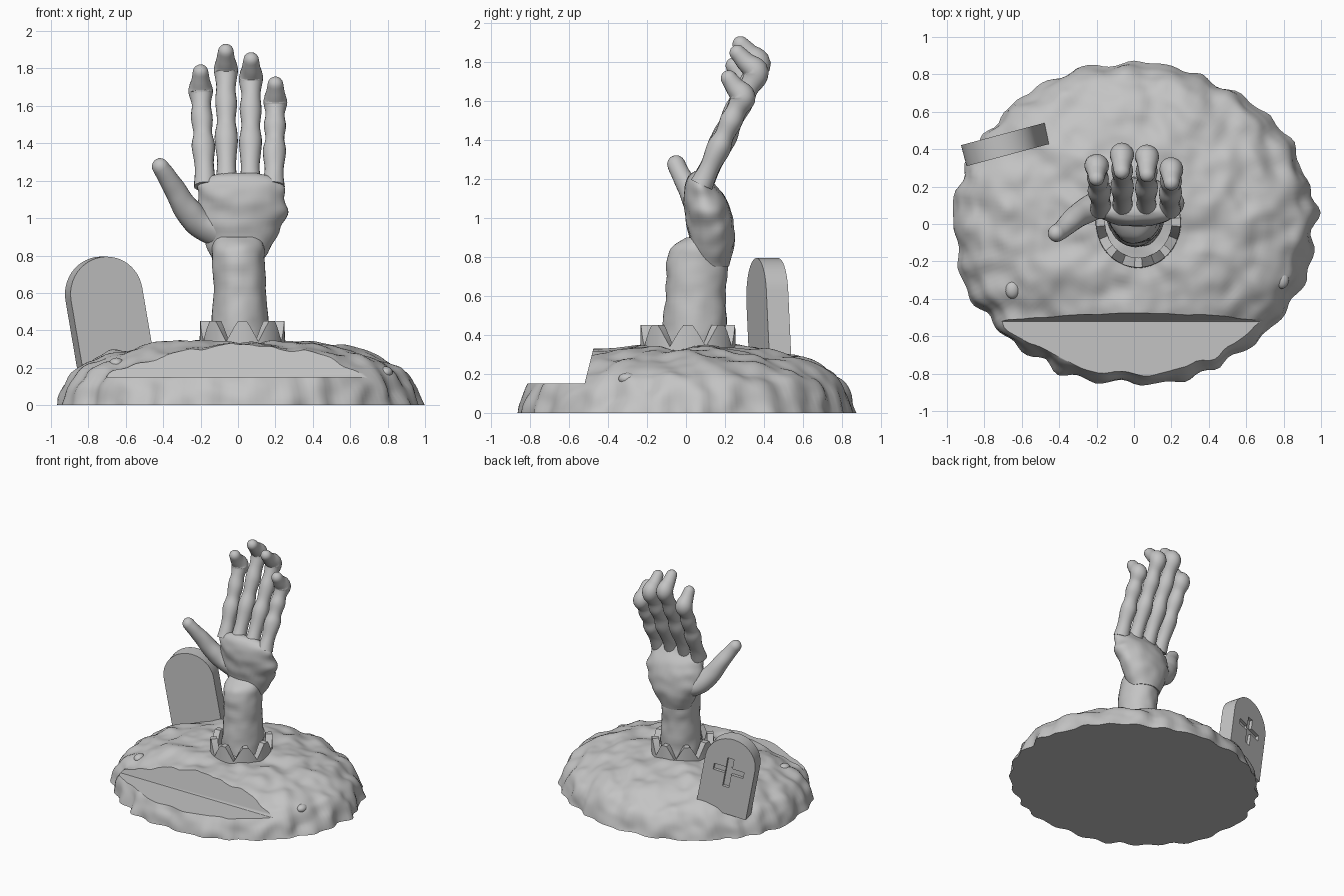
import bpy, bmesh
from math import sin, cos, pi, radians
from mathutils import Vector, Matrix, noise

cube = bpy.data.objects.get("Cube")
if cube:
    bpy.data.objects.remove(cube, do_unlink=True)

grey = bpy.data.materials.new("stone_grey")
grey.use_nodes = True
grey.diffuse_color = (0.55, 0.55, 0.55, 1)
grey.node_tree.nodes["Principled BSDF"].inputs["Base Color"].default_value = (0.55, 0.55, 0.55, 1)


def loft(name, rings, closed=False, matrix=Matrix()):
    """Skin a list of point rings, capping the ends or joining them."""
    bm = bmesh.new()
    rows = [[bm.verts.new(matrix @ Vector(p)) for p in ring] for ring in rings]
    n = len(rows[0])
    pairs = list(zip(rows, rows[1:]))
    if closed:
        pairs.append((rows[-1], rows[0]))
    else:
        bm.faces.new(rows[0])
        bm.faces.new(rows[-1])
    for a, b in pairs:
        for i in range(n):
            j = (i + 1) % n
            bm.faces.new((a[i], a[j], b[j], b[i]))
    bmesh.ops.recalc_face_normals(bm, faces=bm.faces[:])
    mesh = bpy.data.meshes.new(name)
    bm.to_mesh(mesh)
    bm.free()
    mesh.materials.append(grey)
    obj = bpy.data.objects.new(name, mesh)
    bpy.context.collection.objects.link(obj)
    return obj


def activate(obj):
    bpy.ops.object.select_all(action='DESELECT')
    obj.select_set(True)
    bpy.context.view_layer.objects.active = obj


def smooth(obj, angle=40):
    activate(obj)
    bpy.ops.object.shade_smooth_by_angle(angle=radians(angle))


def cut(obj, cutter):
    cutter.hide_render = True
    mod = obj.modifiers.new("cut", 'BOOLEAN')
    mod.operation = 'DIFFERENCE'
    mod.solver = 'EXACT'
    mod.object = cutter
    activate(obj)
    bpy.ops.object.modifier_apply(modifier=mod.name)
    bpy.data.objects.remove(cutter, do_unlink=True)


def spline(keys, steps):
    """Catmull-Rom interpolation through tuples of any length."""
    out = []
    last = len(keys) - 1
    for i in range(last):
        a, b, c, d = (keys[max(0, min(last, i + k))] for k in (-1, 0, 1, 2))
        for s in range(steps):
            t = s / steps
            out.append([0.5 * (2 * q + (r - p) * t + (2 * p - 5 * q + 4 * r - w) * t * t
                               + (3 * q - p - 3 * r + w) * t ** 3)
                        for p, q, r, w in zip(a, b, c, d)])
    return out + [list(keys[-1])]


def tube(name, keys, steps=6, sides=24, bumps=0.05, upright=False):
    """Organic limb through (x, y, z, width radius, depth radius) keys."""
    path = spline(keys, steps)
    centres = [Vector(p[:3]) for p in path]
    stations = []
    for i, p in enumerate(path):
        t = Vector((0, 0, 1))
        if not upright:
            t = (centres[min(i + 1, len(path) - 1)] - centres[max(i - 1, 0)]).normalized()
        stations.append((centres[i], t, p[3], p[4]))
    if not upright:  # rounded tip
        c, t, rx, ry = stations[-1]
        for deg in (20, 40, 60, 75, 86):
            a = radians(deg)
            stations.append((c + t * rx * sin(a), t, rx * cos(a), ry * cos(a)))
    rings = []
    for c, t, rx, ry in stations:
        u = Vector((1, 0, 0))
        u = (u - t * u.dot(t)).normalized()
        v = t.cross(u)
        ring = []
        for k in range(sides):
            a = 2 * pi * k / sides
            off = u * rx * cos(a) + v * ry * sin(a)
            ring.append(c + off * (1 + bumps * noise.noise((c + off) * 13)))
        rings.append(ring)
    smooth(loft(name, rings), 60)


# Earth mound: lumpy elliptical dome
profile = [(0.02, 0.34), (0.3, 0.335), (0.5, 0.32), (0.65, 0.29), (0.8, 0.24),
           (0.9, 0.185), (0.965, 0.1), (1.0, 0.0)]
rings = []
for f, z in spline(profile, 7):
    ring = []
    for k in range(180):
        a = 2 * pi * k / 180
        base = Vector((0.97 * f * cos(a), 0.86 * f * sin(a), z))
        lump = noise.noise(base * 6) + 0.5 * noise.noise(base * 11)
        wave = 0.011 * sin(28 * a + 2 * noise.noise(base * 2))
        grow = 1 + f ** 5 * (wave + 0.03 * lump)
        height = max(0, z + 0.03 * lump * min(1, z / 0.2) * min(1, f * 3))
        ring.append((base.x * grow, base.y * grow, height if z > 0 else 0))
    rings.append(ring)
mound = loft("earth_mound", rings)

# Flat ledge cut into the front of the mound
ledge = [(-2, 0.15), (-0.52, 0.15), (-0.47, 0.35), (-0.47, 0.8), (-2, 0.8)]
cut(mound, loft("ledge_cutter", [[(x, y, z) for y, z in ledge] for x in (-2, 2)]))
smooth(mound, 45)

# Broken earth collar with jagged rim
collar = [[], [], [], []]
for k in range(64):
    a = 2 * pi * k / 64
    tri = abs((k % 8) / 4 - 1)
    top = 0.34 + 0.11 * min(1, 1.4 * tri)
    for ring, r, z in zip(collar, (0.24, 0.235, 0.185, 0.185), (0.25, top, top, 0.25)):
        ring.append((0.023 + 0.96 * r * cos(a), 0.01 + 1.03 * r * sin(a), z))
smooth(loft("broken_collar", collar, closed=True), 30)

# Forearm and palm
tube("forearm", [(0.01, 0.04, 0, 0.13, 0.14), (0.01, 0.04, 0.3, 0.155, 0.165),
                 (0.01, 0.05, 0.6, 0.14, 0.155), (0, 0.065, 0.82, 0.14, 0.155),
                 (0, 0.11, 0.9, 0.125, 0.11)], 10, 40, 0.06, True)
tube("palm", [(0, 0.13, 0.75, 0.12, 0.09), (0.01, 0.135, 0.87, 0.185, 0.115),
              (0.018, 0.12, 1.0, 0.235, 0.12), (0.022, 0.095, 1.1, 0.228, 0.11),
              (0.015, 0.07, 1.18, 0.225, 0.072), (0.01, 0.067, 1.22, 0.17, 0.05),
              (0.01, 0.067, 1.24, 0.09, 0.02)], 7, 40, 0.07, True)

# Fingers: straight bony shafts with curled tips
shaft = [(0, 0.06), (0.2, 0.051), (0.42, 0.062), (0.56, 0.05), (0.72, 0.058),
         (0.86, 0.051), (1, 0.065)]
fingers = {
    "index_finger": (-0.175, (-0.2, 0.31, 1.68), (-0.2, 0.245, 1.78)),
    "middle_finger": (-0.06, (-0.065, 0.37, 1.79), (-0.065, 0.28, 1.89)),
    "ring_finger": (0.065, (0.07, 0.36, 1.745), (0.07, 0.265, 1.845)),
    "little_finger": (0.19, (0.2, 0.29, 1.62), (0.2, 0.22, 1.715)),
}
for name, (x, knuckle, tip) in fingers.items():
    root, knuckle, tip = Vector((x, 0.08, 1.17)), Vector(knuckle), Vector(tip)
    keys = [(*root.lerp(knuckle, s), r, r) for s, r in shaft]
    keys += [(*knuckle.lerp(tip, 0.55), 0.05, 0.05), (*tip, 0.042, 0.042)]
    tube(name, keys, 5, 20)

# Thumb
tube("thumb", [(-0.1, 0.12, 0.93, 0.09, 0.08), (-0.2, 0.1, 0.97, 0.08, 0.07),
               (-0.275, 0.06, 1.05, 0.07, 0.065), (-0.33, 0.02, 1.14, 0.06, 0.058),
               (-0.385, -0.03, 1.23, 0.05, 0.048), (-0.415, -0.05, 1.275, 0.046, 0.046)], 6, 24)

# Leaning gravestone with a cross recessed in its back
place = (Matrix.Translation((-0.65, 0.435, 0.2)) @ Matrix.Rotation(radians(15), 4, 'Z')
         @ Matrix.Rotation(radians(-10), 4, 'Y'))
outline = [(-0.2, -0.02), (0.2, -0.02)]
outline += [(0.2 * cos(pi * k / 24), 0.4 + 0.2 * sin(pi * k / 24)) for k in range(25)]
stone = loft("gravestone", [[(x, y, z) for x, z in outline] for y in (-0.058, 0.058)],
             matrix=place)
for w, low, high in ((0.025, 0.2, 0.44), (0.12, 0.31, 0.36)):
    bar = [(-w, low), (w, low), (w, high), (-w, high)]
    cut(stone, loft("cross_cutter", [[(x, y, z) for x, z in bar] for y in (0.033, 0.1)],
                    matrix=place))
smooth(stone, 30)

# Loose pebbles
for name, spot, r in (("left_pebble", (0.79, -0.3, 0.175), 0.042),
                      ("right_pebble", (-0.65, -0.35, 0.22), 0.045)):
    bpy.ops.mesh.primitive_uv_sphere_add(segments=20, ring_count=12, radius=r, location=spot)
    pebble = bpy.context.object
    pebble.name = name
    pebble.scale = (0.9, 1.1, 0.75)
    pebble.data.materials.append(grey)
    smooth(pebble, 60)
